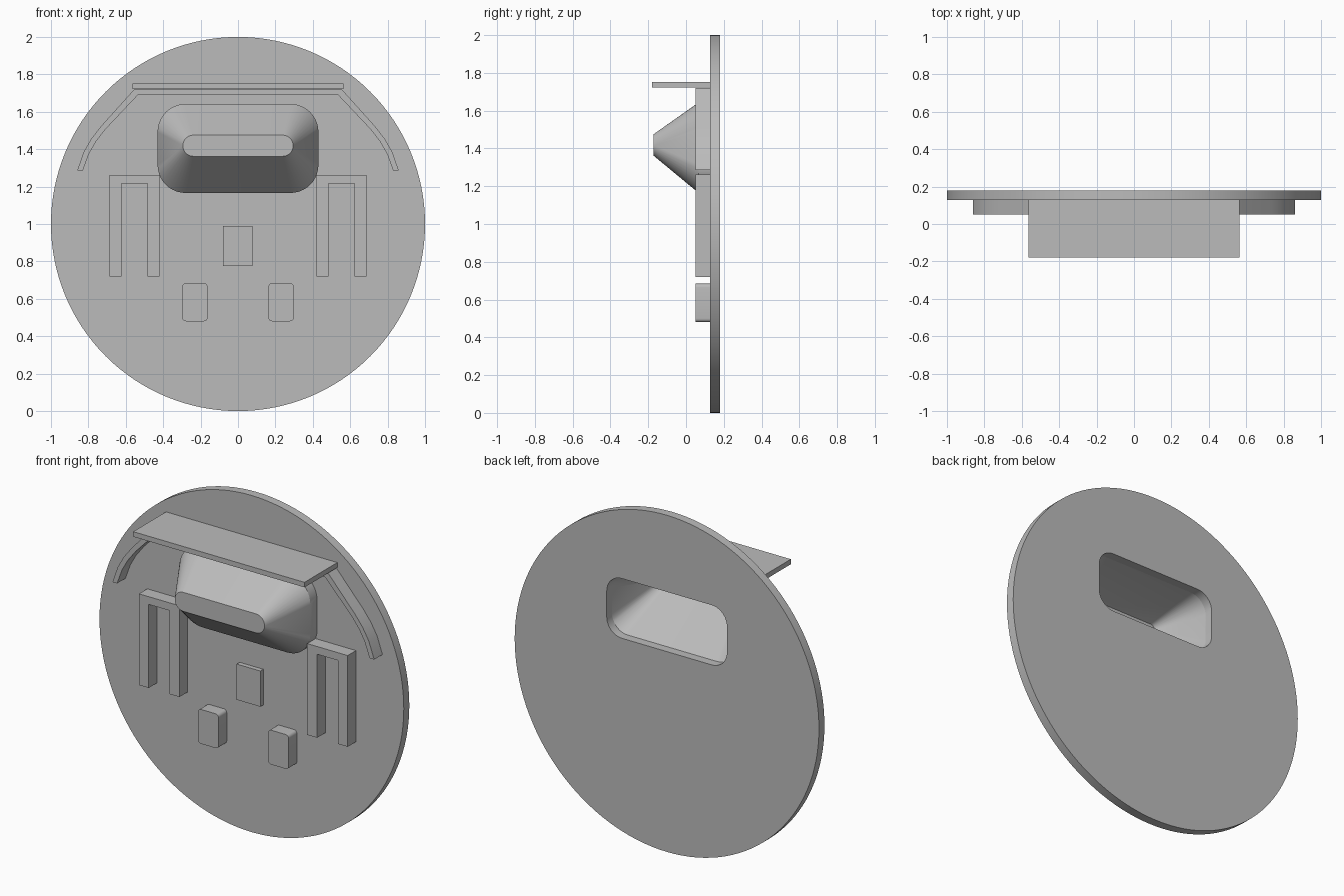
import bpy, bmesh, math

cube = bpy.data.objects.get("Cube")
if cube:
    bpy.data.objects.remove(cube, do_unlink=True)

grey = bpy.data.materials.new("plain_grey")
grey.use_nodes = True
grey.diffuse_color = (0.5, 0.5, 0.5, 1)
grey.node_tree.nodes["Principled BSDF"].inputs["Base Color"].default_value = (0.5, 0.5, 0.5, 1)

FACE = 0.128    # front of the disc
BACK = 0.18     # back of the disc
RAISED = 0.05   # front of the raised details
SUNK = FACE + 0.004  # details bite slightly into the disc


def rounded_rect(x0, x1, z0, z1, r, steps=10):
    """Outline in the xz plane, corner by corner."""
    corners = [(x1 - r, z1 - r), (x0 + r, z1 - r), (x0 + r, z0 + r), (x1 - r, z0 + r)]
    pts = []
    for i, (cx, cz) in enumerate(corners):
        for k in range(steps + 1):
            a = math.pi / 2 * (i + k / steps)
            pts.append((cx + r * math.cos(a), cz + r * math.sin(a)))
    return pts


def loft(name, rings, smooth=True):
    """Closed solid through (y, outline) rings with equal point counts."""
    bm = bmesh.new()
    loops = [[bm.verts.new((x, y, z)) for x, z in pts] for y, pts in rings]
    n = len(loops[0])
    for a, b in zip(loops, loops[1:]):
        for i in range(n):
            j = (i + 1) % n
            bm.faces.new((a[i], a[j], b[j], b[i]))
    bm.faces.new(loops[0])
    bm.faces.new(loops[-1])
    bmesh.ops.recalc_face_normals(bm, faces=bm.faces)
    mesh = bpy.data.meshes.new(name)
    bm.to_mesh(mesh)
    bm.free()
    mesh.materials.append(grey)
    obj = bpy.data.objects.new(name, mesh)
    bpy.context.collection.objects.link(obj)
    if smooth:
        shade(obj)
    return obj


def shade(obj):
    bpy.ops.object.select_all(action='DESELECT')
    obj.select_set(True)
    bpy.context.view_layer.objects.active = obj
    bpy.ops.object.shade_smooth_by_angle(angle=math.radians(30))


def plate(name, pts, front=RAISED, smooth=False):
    return loft(name, [(front, pts), (SUNK, pts)], smooth)


def box(x0, x1, z0, z1):
    return [(x0, z0), (x1, z0), (x1, z1), (x0, z1)]


def cut(obj, cutter):
    mod = obj.modifiers.new("cavity", 'BOOLEAN')
    mod.operation = 'DIFFERENCE'
    mod.solver = 'EXACT'
    mod.object = cutter
    bpy.context.view_layer.objects.active = obj
    bpy.ops.object.modifier_apply(modifier=mod.name)
    shade(obj)


# Round backing disc
circle = [(math.cos(a), 1 + math.sin(a))
          for a in (2 * math.pi * i / 128 for i in range(128))]
disc = loft("disc", [(FACE, circle), (BACK, circle)], smooth=False)

# Tapered snout, hollow from the back
base = rounded_rect(-0.43, 0.43, 1.166, 1.642, 0.15)
tip = rounded_rect(-0.295, 0.295, 1.362, 1.475, 0.056)
snout = loft("snout", [(-0.172, tip), (0.065, base), (SUNK, base)], smooth=False)

hole = rounded_rect(-0.395, 0.395, 1.19, 1.545, 0.1)
hole_end = rounded_rect(-0.27, 0.27, 1.385, 1.45, 0.032)
cavity = loft("cavity_cutter", [(-0.145, hole_end), (FACE, hole), (BACK + 0.05, hole)], smooth=False)
cavity.hide_render = True
cut(disc, cavity)
cut(snout, cavity)
bpy.data.objects.remove(cavity, do_unlink=True)

# Flat shelf over the snout
plate("shelf", box(-0.563, 0.563, 1.722, 1.752), front=-0.18)

# Thin arch under the shelf, mirrored from its left half
outer = [(0.86, 1.285), (0.825, 1.385), (0.785, 1.455), (0.735, 1.52), (0.555, 1.72)]
inner = [(0.83, 1.285), (0.797, 1.375), (0.76, 1.44), (0.71, 1.505), (0.535, 1.69)]


def mirrored(half):
    return half + [(-x, z) for x, z in reversed(half)]


plate("arch", mirrored(outer) + mirrored(inner)[::-1], smooth=True)

# Paired brackets and rounded pads
for side, s in (("left", 1), ("right", -1)):
    bracket = [(0.42, 0.72), (0.485, 0.72), (0.485, 1.216), (0.622, 1.216),
               (0.622, 0.72), (0.686, 0.72), (0.686, 1.262), (0.42, 1.262)]
    plate(side + "_bracket", [(s * x, z) for x, z in bracket])
    pad = rounded_rect(0.163, 0.298, 0.48, 0.684, 0.02, 5)
    plate(side + "_pad", [(s * x, z) for x, z in pad], smooth=True)

# Shallow centre plate
plate("centre_plate", box(-0.079, 0.077, 0.776, 0.988), front=0.1)
